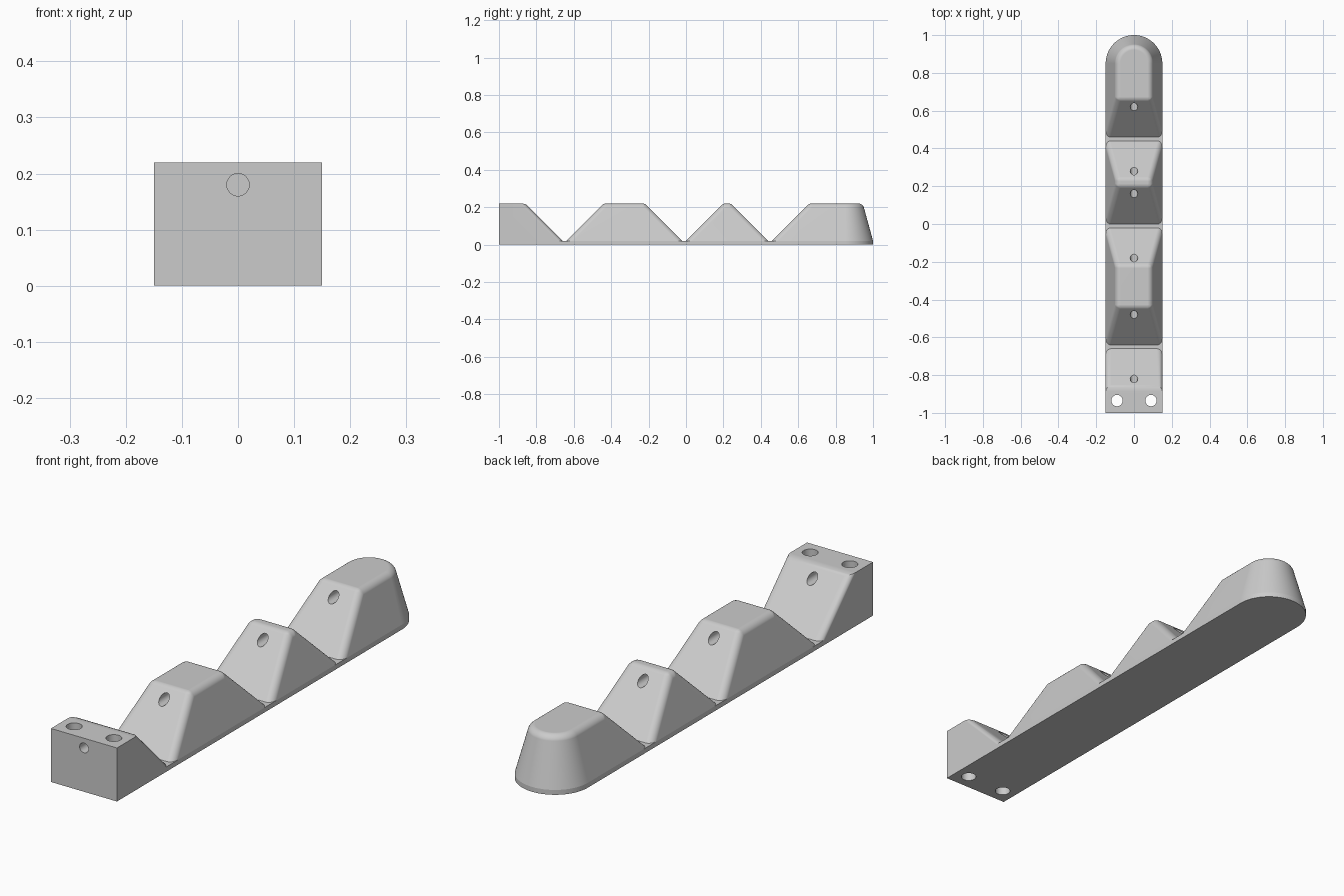
import bpy, bmesh, math

if "Cube" in bpy.data.objects:
    bpy.data.objects.remove(bpy.data.objects["Cube"], do_unlink=True)

BASE, TOP = 0.02, 0.22       # height of the hinge strip and of the knuckles
WIDE, NARROW = 0.15, 0.095   # half widths at the foot and the crown
ROUND_Y = 0.85               # centre of the rounded fingertip
FILLET = 0.03

grey = bpy.data.materials.new("light grey")
grey.use_nodes = True
grey.diffuse_color = (0.6, 0.6, 0.6, 1)
grey.node_tree.nodes["Principled BSDF"].inputs["Base Color"].default_value = (0.6, 0.6, 0.6, 1)


def outline(half, y0, y1, tip=False):
    """Rectangle seen from above, or one with a semicircular far end."""
    pts = [(-half, y0), (half, y0)]
    if not tip:
        return pts + [(half, y1), (-half, y1)]
    steps = 32
    return pts + [(half * math.cos(math.pi * i / steps),
                   ROUND_Y + half * math.sin(math.pi * i / steps)) for i in range(steps + 1)]


def loft(name, low, high, z0, z1, rounded=None):
    """Solid between two outlines; edges accepted by rounded() get a fillet."""
    bm = bmesh.new()
    a = [bm.verts.new((x, y, z0)) for x, y in low]
    b = [bm.verts.new((x, y, z1)) for x, y in high]
    n = len(a)
    bm.faces.new(a[::-1])
    bm.faces.new(b)
    for i in range(n):
        j = (i + 1) % n
        bm.faces.new((a[i], a[j], b[j], b[i]))
    bm.normal_update()
    if rounded:
        weight = bm.edges.layers.float.new("bevel_weight_edge")
        for e in bm.edges:
            angle = e.calc_face_angle()
            above = max(v.co.z for v in e.verts) > z0 + 0.01
            if above and angle > math.radians(20) and rounded(e):
                e[weight] = min(1, math.tan(angle / 2))
    mesh = bpy.data.meshes.new(name)
    bm.to_mesh(mesh)
    bm.free()
    mesh.materials.append(grey)
    obj = bpy.data.objects.new(name, mesh)
    bpy.context.collection.objects.link(obj)
    if rounded:
        bev = obj.modifiers.new("fillet", "BEVEL")
        bev.limit_method = "WEIGHT"
        bev.width = FILLET
        bev.segments = 6
    return obj


def cutter(name, radius, depth, location, rotation=(0, 0, 0)):
    bpy.ops.mesh.primitive_cylinder_add(vertices=32, radius=radius, depth=depth,
                                        location=location, rotation=rotation)
    obj = bpy.context.object
    obj.name = name
    obj.data.materials.append(grey)
    obj.hide_render = True
    return obj


def finish(obj, cutters):
    """Drill the holes, then shade smooth with crisp edges."""
    for c in cutters:
        m = obj.modifiers.new("hole", "BOOLEAN")
        m.operation = "DIFFERENCE"
        m.solver = "EXACT"
        m.object = c
    bpy.ops.object.select_all(action="DESELECT")
    obj.select_set(True)
    bpy.context.view_layer.objects.active = obj
    for m in list(obj.modifiers):
        bpy.ops.object.modifier_apply(modifier=m.name)
    bpy.ops.object.shade_smooth_by_angle(angle=math.radians(30))
    wn = obj.modifiers.new("flat faces", "WEIGHTED_NORMAL")
    wn.keep_sharp = True


# Hole cutters: one long tendon channel and two mounting holes
start, end = -1.1, 0.85
tendon = cutter("tendon_cutter", 0.02, end - start, (0, (start + end) / 2, 0.18),
                (math.pi / 2, 0, 0))
mounts = [cutter("mount_cutter", 0.03, 1, (s * 0.09, -0.935, 0)) for s in (-1, 1)]

# Thin flexible strip along the underside
strip_outline = outline(WIDE, -1, 1, tip=True)
finish(loft("hinge_strip", strip_outline, strip_outline, 0, BASE), mounts)

# Mounting block: only the edges around its slope are filleted
root = loft("mounting_block", outline(WIDE, -1, -0.66), outline(WIDE, -1, -0.86), BASE, TOP,
            lambda e: min(v.co.y for v in e.verts) > -0.9)
finish(root, [tendon] + mounts)

# Two middle knuckles with 45 degree ends
for name, y0, y1 in (("lower_knuckle", -0.64, -0.02), ("middle_knuckle", 0, 0.44)):
    slope = TOP - BASE
    knuckle = loft(name, outline(WIDE, y0, y1), outline(NARROW, y0 + slope, y1 - slope),
                   BASE, TOP, lambda e: True)
    finish(knuckle, [tendon])

# Fingertip with a tapered round end
tip = loft("fingertip", outline(WIDE, 0.46, 1, True), outline(NARROW, 0.66, 1, True),
           BASE, TOP, lambda e: True)
finish(tip, [tendon])

# Cutters are no longer needed
for c in [tendon] + mounts:
    bpy.data.objects.remove(c, do_unlink=True)
